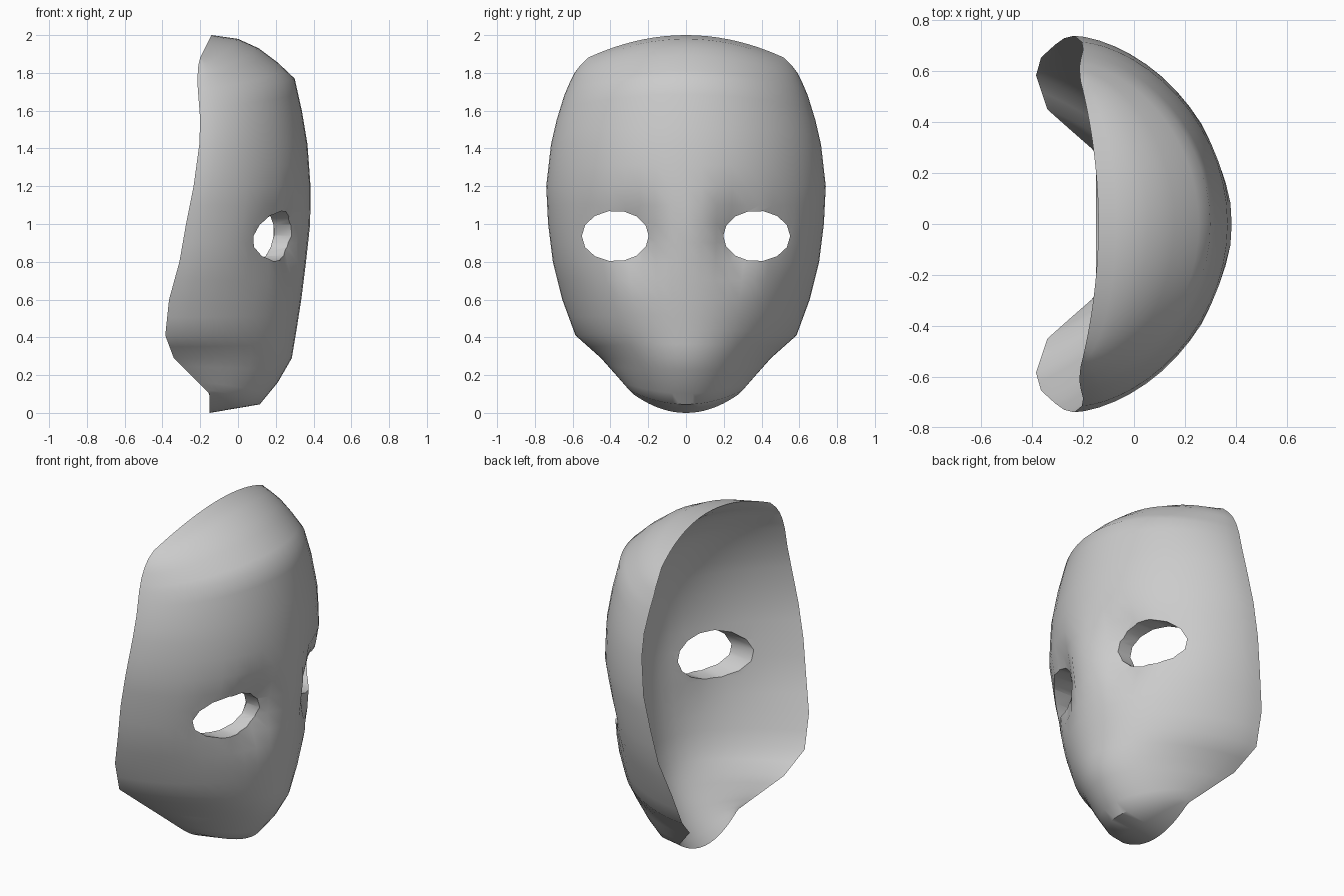
import bpy, bmesh
from math import sin, cos, pi, exp

if "Cube" in bpy.data.objects:
    bpy.data.objects.remove(bpy.data.objects["Cube"])

# Outer shell rows: centre x, centre z, edge x, edge z, half width
OUTER = [
    (-.14, 2.0, -.20, 1.88, .52), (0, 1.98, -.21, 1.84, .56),
    (.11, 1.93, -.213, 1.80, .59), (.21, 1.855, -.215, 1.75, .615),
    (.30, 1.77, -.21, 1.68, .645), (.338, 1.6, -.2, 1.55, .685),
    (.368, 1.42, -.205, 1.42, .715), (.384, 1.2, -.235, 1.2, .74),
    (.382, 1.0, -.275, 1.0, .73), (.36, .8, -.31, .8, .705),
    (.335, .6, -.365, .6, .655), (.31, .44, -.385, .41, .585),
    (.285, .29, -.34, .29, .45), (.21, .16, -.25, .2, .37),
    (.115, .045, -.17, .12, .30), (-.15, 0, -.15, .10, .28)]
# Inner shell centre profile: x, z
INNER = [
    (-.14, 2.0), (-.06, 1.93), (.02, 1.87), (.09, 1.79), (.15, 1.70),
    (.20, 1.56), (.235, 1.41), (.25, 1.2), (.25, 1.0), (.23, .8),
    (.20, .6), (.17, .44), (.12, .30), (.05, .19), (-.04, .09), (-.15, 0)]
SEGS = 28


def shell_row(bm, cx, cz, ex, ez, w, power, socket):
    row = []
    for i in range(SEGS + 1):
        t = -pi / 2 + pi * i / SEGS
        c = max(cos(t), 0)
        y, z = w * sin(t), ez + (cz - ez) * c ** 2
        x = ex + (cx - ex) * c ** power
        # Eye socket, deepest beside the nose ridge
        a = abs(y)
        x -= socket * (.04 * exp(-((a - .36) / .2) ** 4 - ((z - .93) / .18) ** 2)
                       + .055 * exp(-((a - .25) / .1) ** 4 - ((z - .93) / .18) ** 2))
        row.append(bm.verts.new((x, y, z)))
    return row


def halved(rows):
    """Add a midway row between each pair of rows."""
    out = [rows[0]]
    for a, b in zip(rows, rows[1:]):
        out += [tuple((p + q) / 2 for p, q in zip(a, b)), b]
    return out


def add_skin(bm, rows, power, socket):
    rows = halved(rows)
    rings = [shell_row(bm, *r, 2 if k in (0, len(rows) - 1) else power, socket)
             for k, r in enumerate(rows)]
    for a, b in zip(rings, rings[1:]):
        for i in range(SEGS):
            bm.faces.new((a[i], a[i + 1], b[i + 1], b[i]))


def finish(name, bm):
    bmesh.ops.remove_doubles(bm, verts=bm.verts, dist=.0005)
    bmesh.ops.recalc_face_normals(bm, faces=bm.faces)
    me = bpy.data.meshes.new(name)
    bm.to_mesh(me)
    bm.free()
    ob = bpy.data.objects.new(name, me)
    bpy.context.collection.objects.link(ob)
    return ob


# Mask body: outer and inner skins meeting in a thin rim
bm = bmesh.new()
add_skin(bm, OUTER, 1.23, 1)
add_skin(bm, [p + o[2:] for p, o in zip(INNER, OUTER)], 1.85, .3)
# Weld the side rims exactly (the sockets leave them a hair apart)
bmesh.ops.remove_doubles(bm, verts=[v for v in bm.verts if v.is_boundary], dist=.012)
mask = finish("face_mask", bm)

# Eye openings: oval prisms flaring slightly toward the inside
for side in (-1, 1):
    bm = bmesh.new()
    ring = [bm.verts.new((-.6, side * .37 + .213 * cos(a), .937 + .163 * sin(a)))
            for a in (2 * pi * k / 14 for k in range(14))]
    face = bm.faces.new(ring)
    ext = bmesh.ops.extrude_face_region(bm, geom=[face])
    for v in ext["geom"]:
        if isinstance(v, bmesh.types.BMVert):
            v.co = (.8, side * .37 + (v.co.y - side * .37) * .7, .937 + (v.co.z - .937) * .7)
    cutter = finish("eye_cutter", bm)
    cutter.hide_render = True
    cutter.hide_set(True)
    mod = mask.modifiers.new("eye_hole", 'BOOLEAN')
    mod.operation, mod.solver, mod.object = 'DIFFERENCE', 'EXACT', cutter

# Apply the cuts, drop the cutters and shade
bpy.context.view_layer.objects.active = mask
mask.select_set(True)
for m in list(mask.modifiers):
    bpy.ops.object.modifier_apply(modifier=m.name)
for ob in [o for o in bpy.data.objects if o != mask]:
    bpy.data.objects.remove(ob)
bpy.ops.object.shade_smooth_by_angle(angle=.7)
